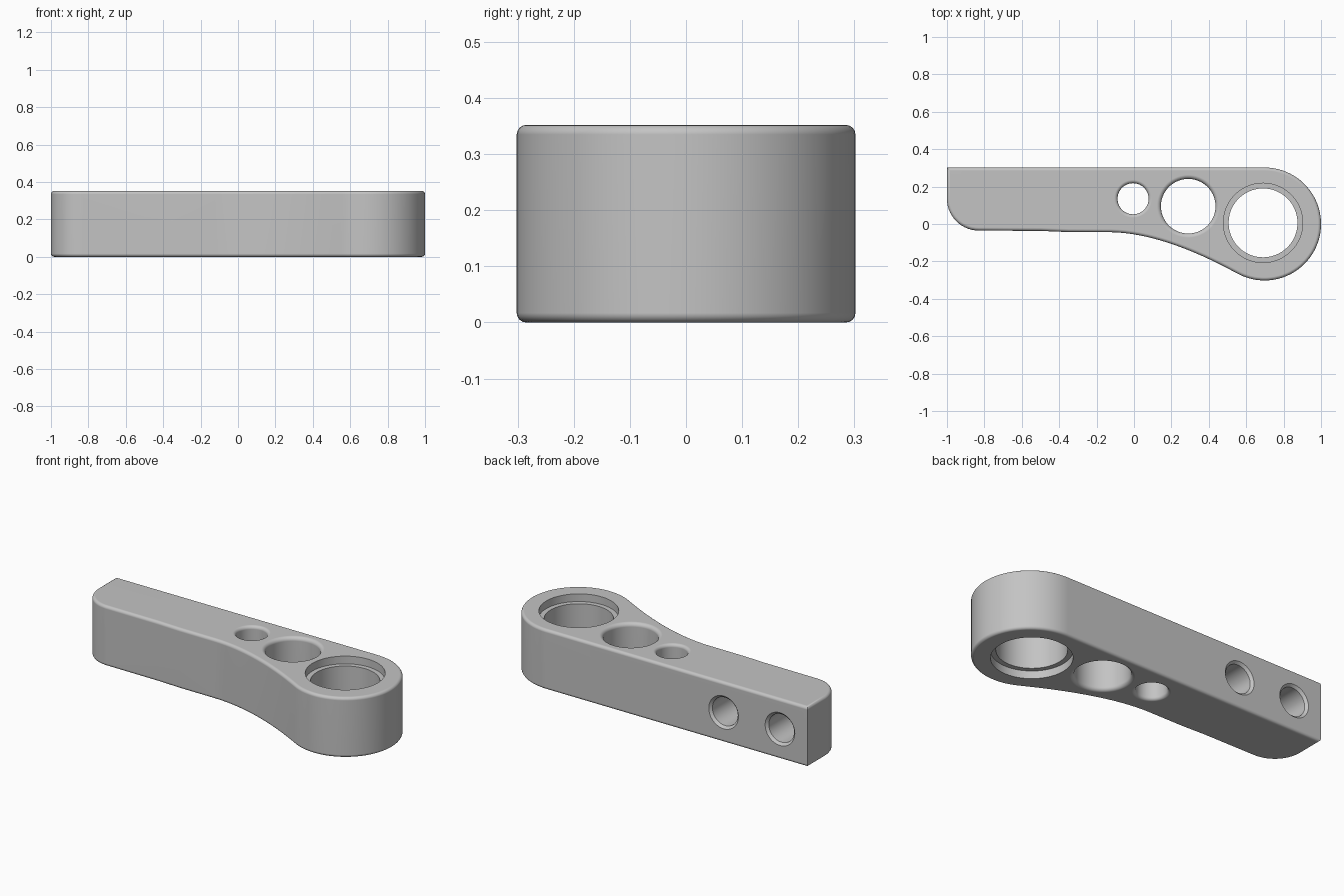
import bpy, bmesh
from math import sin, cos, pi, radians
from mathutils import Matrix, Vector

if "Cube" in bpy.data.objects:
    bpy.data.objects.remove(bpy.data.objects["Cube"], do_unlink=True)

HEIGHT, BACK, EDGE = 0.352, 0.302, 0.017
EYE = Vector((0.698, 0.0))

grey = bpy.data.materials.new("plain_grey")
grey.use_nodes = True
colour = (0.55, 0.55, 0.55, 1)
grey.diffuse_color = colour
grey.node_tree.nodes["Principled BSDF"].inputs["Base Color"].default_value = colour


def arc(cx, cy, r, start, end, n):
    angles = [radians(start + (end - start) * i / n) for i in range(n + 1)]
    return [Vector((cx + r * cos(a), cy + r * sin(a))) for a in angles]


def make_object(name, bm):
    bmesh.ops.recalc_face_normals(bm, faces=bm.faces)
    mesh = bpy.data.meshes.new(name)
    bm.to_mesh(mesh)
    bm.free()
    mesh.materials.append(grey)
    obj = bpy.data.objects.new(name, mesh)
    bpy.context.collection.objects.link(obj)
    return obj


def lathe(name, profile, matrix, n=72):
    """Closed solid of revolution from (radius, height) points."""
    bm = bmesh.new()
    rings = [[bm.verts.new((r * cos(2 * pi * i / n), r * sin(2 * pi * i / n), h))
              for i in range(n)] for r, h in profile]
    for low, high in zip(rings, rings[1:]):
        for i in range(n):
            j = (i + 1) % n
            bm.faces.new((low[i], low[j], high[j], high[i]))
    bm.faces.new(rings[0][::-1])
    bm.faces.new(rings[-1])
    bm.transform(matrix)
    obj = make_object(name, bm)
    obj.hide_render = True
    return obj


# Arm outline: square back corner, rounded front corner, waist, round eye
start, bend, end = Vector((-0.12, -0.044)), Vector((0.16, -0.05)), Vector((0.553, -0.265))
outline = [Vector((-1, BACK))]
outline += arc(-0.83, 0.135, 0.17, 180, 270, 14)
outline += [Vector((-0.5, -0.037)), Vector((-0.35, -0.043))]
for i in range(16):
    t = i / 16
    outline.append(start * (1 - t) ** 2 + bend * 2 * t * (1 - t) + end * t * t)
outline += arc(EYE.x, EYE.y, BACK, -118.7, 90, 48)

# Solid body with rounded top and bottom rims
bm = bmesh.new()
base = bm.faces.new([bm.verts.new((p.x, p.y, 0)) for p in outline])
top = bmesh.ops.extrude_face_region(bm, geom=[base], use_keep_orig=True)
bmesh.ops.translate(bm, vec=(0, 0, HEIGHT),
                    verts=[v for v in top["geom"] if isinstance(v, bmesh.types.BMVert)])
bmesh.ops.recalc_face_normals(bm, faces=bm.faces)
rims = [e for e in bm.edges if abs(e.verts[0].co.z - e.verts[1].co.z) < 1e-5]
bmesh.ops.bevel(bm, geom=rims, offset=EDGE, offset_type='OFFSET', segments=4,
                profile=0.5, affect='EDGES')
arm = make_object("lever_arm", bm)


def soft_hole(name, x, y, r, fillet):
    """Through hole with rounded lips."""
    half = [(r + fillet, -0.02)]
    half += [(r + fillet * (1 - sin(a)), fillet * (1 - cos(a)))
             for a in [pi / 2 * i / 5 for i in range(6)]]
    full = half + [(rad, HEIGHT - h) for rad, h in reversed(half)]
    return lathe(name, full, Matrix.Translation((x, y, 0)))


cutters = [soft_hole("small_hole_cutter", -0.005, 0.135, 0.083, 0.018),
           soft_hole("middle_hole_cutter", 0.29, 0.095, 0.146, 0.022)]

# Bearing bore, stepped at both ends
step, wide, bore = 0.045, 0.212, 0.184
cutters.append(lathe("bore_cutter",
                     [(wide, -0.02), (wide, step), (bore, step),
                      (bore, HEIGHT - step), (wide, HEIGHT - step), (wide, HEIGHT + 0.02)],
                     Matrix.Translation((0.69, 0.006, 0)), 96))

# Blind bolt holes with chamfered mouths in the back
for x in (-0.82, -0.455):
    place = Matrix.Translation((x, BACK, HEIGHT / 2)) @ Matrix.Rotation(-pi / 2, 4, 'X')
    cutters.append(lathe("bolt_hole_cutter",
                         [(0.082, -0.25), (0.082, -0.014), (0.096, 0), (0.096, 0.03)], place))

bpy.ops.object.select_all(action='DESELECT')
bpy.context.view_layer.objects.active = arm
arm.select_set(True)
for cutter in cutters:
    mod = arm.modifiers.new("cut", 'BOOLEAN')
    mod.operation, mod.solver, mod.object = 'DIFFERENCE', 'EXACT', cutter
    bpy.ops.object.modifier_apply(modifier=mod.name)
    bpy.data.objects.remove(cutter, do_unlink=True)

# Smooth shading with crisp bore edges
bpy.ops.object.shade_smooth_by_angle(angle=radians(30))
weighted = arm.modifiers.new("weighted_normals", 'WEIGHTED_NORMAL')
weighted.keep_sharp = True
